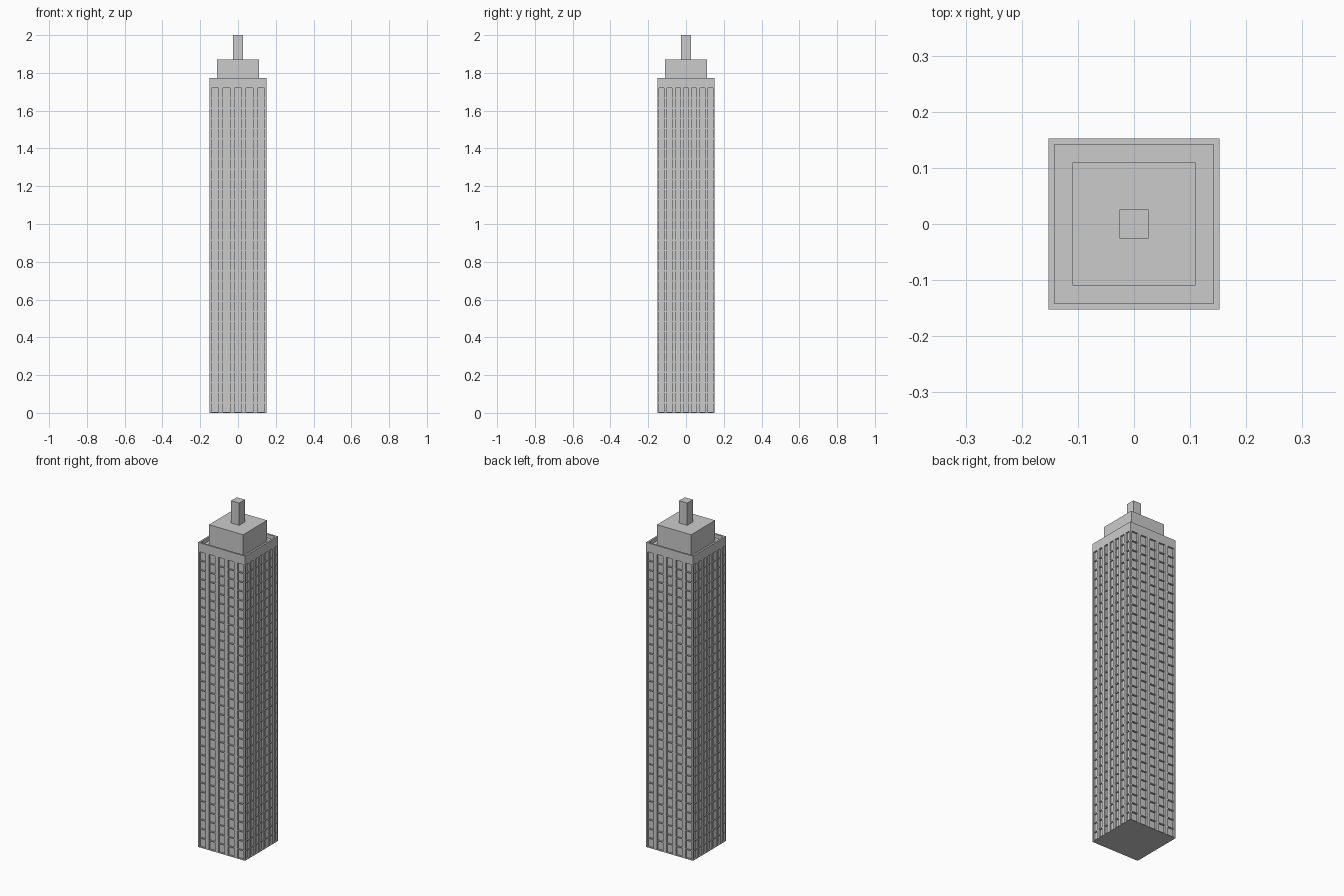
import bpy, bmesh
from mathutils import Matrix

if "Cube" in bpy.data.objects:
    bpy.data.objects.remove(bpy.data.objects["Cube"])

HALF, GLASS, LEDGE = 0.152, 0.142, 0.149
FLOORS, BAND, ROOF = 32, 1.72, 1.772


def add_box(bm, lo, hi, rot=0):
    size = [b - a for a, b in zip(lo, hi)]
    mid = [(a + b) / 2 for a, b in zip(lo, hi)]
    m = Matrix.Rotation(rot * 1.5707963, 4, 'Z') @ Matrix.Translation(mid) @ Matrix.Diagonal((*size, 1))
    bmesh.ops.create_cube(bm, size=1, matrix=m)


def make(name, boxes):
    bm = bmesh.new()
    for b in boxes:
        add_box(bm, *b)
    me = bpy.data.meshes.new(name)
    bm.to_mesh(me)
    bm.free()
    ob = bpy.data.objects.new(name, me)
    bpy.context.collection.objects.link(ob)
    return ob


def block(h, z0, z1):
    return ((-h, -h, z0), (h, h, z1))


# recessed glass core, roof deck, penthouse and mast
make("glass_core", [block(GLASS, 0, 1.75)])
make("base_plate", [block(HALF, 0, 0.004)])
make("penthouse", [block(0.11, 1.75, 1.87)])
make("mast", [block(0.026, 1.87, 2.0)])

# parapet ring above the windows
make("parapet", [((-HALF, -HALF, BAND), (GLASS, -GLASS, ROOF), r) for r in range(4)])

# vertical piers: 5 bays front and back, 7 bays on the sides
piers = []
for rot in range(4):
    bays, w = ((5, 0.011), (7, 0.0085))[rot % 2]
    step = 2 * HALF / bays
    for i in range(bays + 1):
        x = -HALF + i * step
        piers.append(((max(x - w, -HALF), -HALF, 0), (min(x + w, HALF), -GLASS, BAND), rot))
make("piers", piers)

# thin ledge at each floor, set slightly behind the piers
step = BAND / FLOORS
make("floor_ledges", [block(LEDGE, i * step - 0.003, i * step + 0.003) for i in range(1, FLOORS)])
